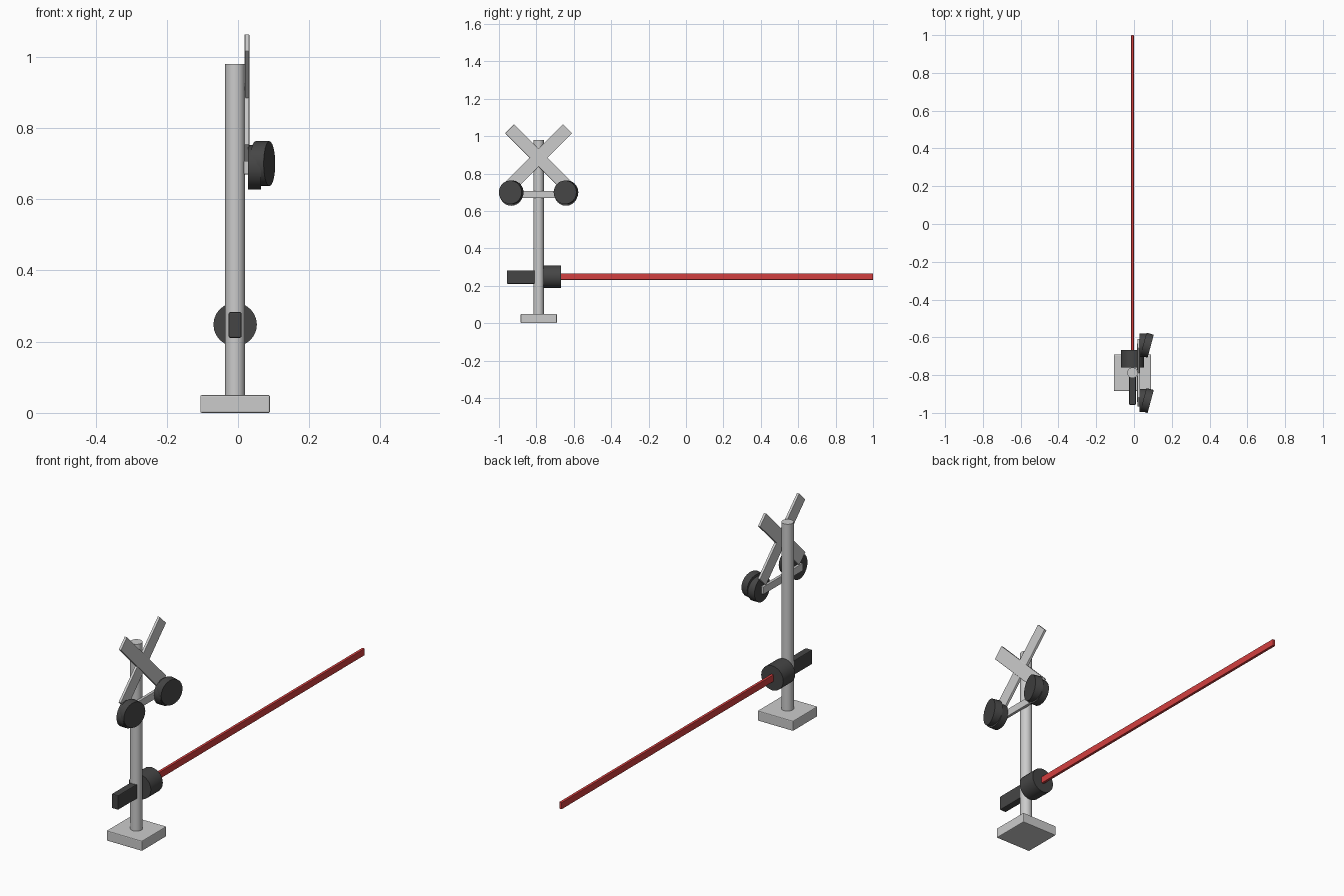
import bpy
from math import radians, pi

if "Cube" in bpy.data.objects:
    bpy.data.objects.remove(bpy.data.objects["Cube"])

PX, PY = -0.008, -0.788      # post axis
ARM_Z = 0.248                # barrier pivot height


def box(name, lo, hi, bevel=0.004, rot=(0, 0, 0)):
    bpy.ops.mesh.primitive_cube_add(
        size=1, location=[(a + b) / 2 for a, b in zip(lo, hi)], rotation=rot)
    ob = bpy.context.object
    ob.name = name
    ob.scale = [b - a for a, b in zip(lo, hi)]
    bpy.ops.object.transform_apply(location=False, rotation=False, scale=True)
    if bevel:
        m = ob.modifiers.new("edge", 'BEVEL')
        m.width = bevel
        m.segments = 2
    return ob


def cyl(name, loc, r, depth, rot=(0, 0, 0), sides=24):
    bpy.ops.mesh.primitive_cylinder_add(
        vertices=sides, radius=r, depth=depth, location=loc, rotation=rot)
    ob = bpy.context.object
    ob.name = name
    bpy.ops.object.shade_smooth_by_angle(angle=radians(30))
    return ob


def paint(ob, name, rgb):
    mat = bpy.data.materials.get(name) or bpy.data.materials.new(name)
    mat.diffuse_color = (*rgb, 1)
    mat.use_nodes = True
    mat.node_tree.nodes["Principled BSDF"].inputs["Base Color"].default_value = mat.diffuse_color
    ob.data.materials.append(mat)


DARK = ("dark", (0.06, 0.06, 0.06))

# base and post
box("base", (-0.106, -0.884, 0), (0.09, -0.691, 0.05))
cyl("post", (PX, PY, 0.515), 0.028, 0.93)

# crossed warning boards
for i, (s, x) in enumerate(((1, 0.0255), (-1, 0.0245))):
    b = box(f"cross_board_{i + 1}", (x - 0.0065, PY - 0.034, 0.885 - 0.219),
            (x + 0.0065, PY + 0.034, 0.885 + 0.219), 0.002)
    b.rotation_euler = (s * pi / 4, 0, 0)
    paint(b, "board_grey", (0.55, 0.55, 0.55))

# lamp bar
box("lamp_bar", (0.016, PY - 0.155, 0.67), (0.031, PY + 0.155, 0.708), 0.002)

# lamps: straight backing disc, and a lamp head turned toward the front
for side, s in (("left", -1), ("right", 1)):
    y = PY + s * 0.1465
    paint(cyl(f"lamp_back_{side}", (0.0465, y, 0.69), 0.062, 0.036,
              (0, pi / 2, 0)), *DARK)
    paint(cyl(f"lamp_head_{side}", (0.069, y, 0.70), 0.063, 0.04,
              (0, pi / 2, radians(-15))), *DARK)

# barrier hub, counterweight and arm
paint(cyl("barrier_hub", (PX, -0.714, ARM_Z), 0.061, 0.094, (pi / 2, 0, 0)), *DARK)
paint(box("counterweight", (-0.026, -0.957, 0.211), (0.01, -0.79, 0.283)), *DARK)
paint(box("barrier_arm", (PX - 0.007, -0.70, 0.232), (PX + 0.007, 1.0, 0.266), 0.002),
      "barrier_red", (0.65, 0.05, 0.05))
